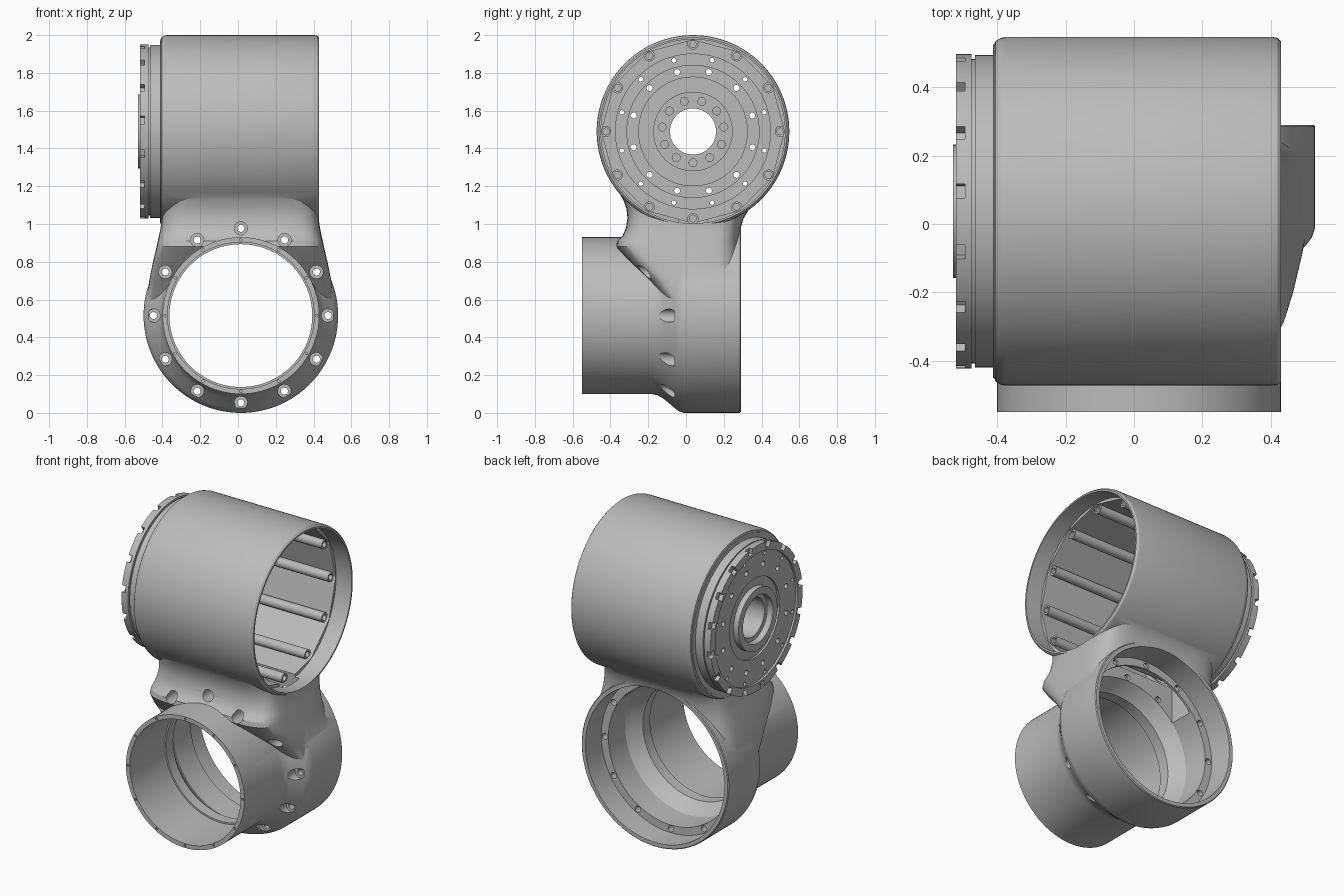
import bpy, bmesh
from math import sin, cos, pi, copysign

if "Cube" in bpy.data.objects:
    bpy.data.objects.remove(bpy.data.objects["Cube"])

grey = bpy.data.materials.new("satin_grey")
grey.use_nodes = True
grey.diffuse_color = (0.5, 0.5, 0.5, 1)
grey.node_tree.nodes["Principled BSDF"].inputs["Base Color"].default_value = (0.5, 0.5, 0.5, 1)

# Axes of the two barrels: the upper runs along x, the lower along y
UPPER = ("X", 0.037, 1.49)
LOWER = ("Y", 0.015, 0.515)


def place(frame, a, r, t):
    axis, c, cz = frame
    side, up = c + r * sin(t), cz + r * cos(t)
    return (a, side, up) if axis == "X" else (side, a, up)


def skin(bm, rings, closed=False):
    """Bridge rings of points into a solid."""
    rings = [[bm.verts.new(p) for p in ring] for ring in rings]
    pairs = list(zip(rings, rings[1:]))
    if closed:
        pairs.append((rings[-1], rings[0]))
    else:
        bm.faces.new(rings[0])
        bm.faces.new(rings[-1])
    for p, q in pairs:
        for i in range(len(p)):
            j = (i + 1) % len(p)
            bm.faces.new((p[i], p[j], q[j], q[i]))


def finish(name, bm):
    bmesh.ops.recalc_face_normals(bm, faces=bm.faces)
    mesh = bpy.data.meshes.new(name)
    bm.to_mesh(mesh)
    bm.free()
    mesh.materials.append(grey)
    obj = bpy.data.objects.new(name, mesh)
    bpy.context.collection.objects.link(obj)
    return obj


def lathe(name, frame, profile, n=96, closed=False):
    bm = bmesh.new()
    skin(bm, [[place(frame, a, r, 2 * pi * i / n) for i in range(n)] for a, r in profile], closed)
    return finish(name, bm)


def rods(name, frame, count, radius, size, a0, a1, start=0.0, n=16):
    """A circle of parallel rods around a barrel axis."""
    bm = bmesh.new()
    axis, c, cz = frame
    for k in range(count):
        t = start + 2 * pi * k / count
        sub = (axis, c + radius * sin(t), cz + radius * cos(t))
        skin(bm, [[place(sub, a, size, 2 * pi * i / n) for i in range(n)] for a in (a0, a1)])
    return finish(name, bm)


def combine(obj, tool, operation):
    mod = obj.modifiers.new("combine", "BOOLEAN")
    mod.operation, mod.object, mod.solver = operation, tool, "EXACT"
    bpy.context.view_layer.update()
    deps = bpy.context.evaluated_depsgraph_get()
    mesh = bpy.data.meshes.new_from_object(obj.evaluated_get(deps))
    obj.modifiers.clear()
    obj.data = mesh
    bpy.data.objects.remove(tool)


def box(name, lo, hi):
    bm = bmesh.new()
    skin(bm, [[(lo[0], lo[1], z), (hi[0], lo[1], z), (hi[0], hi[1], z), (lo[0], hi[1], z)]
              for z in (lo[2], hi[2])])
    return finish(name, bm)


# Housing: upper barrel, lower stepped barrel and a flared neck between them
housing = lathe("joint_housing", UPPER, [
    (-0.41, 0.485), (-0.405, 0.498), (-0.39, 0.507), (-0.375, 0.51),
    (0.405, 0.51), (0.42, 0.507), (0.43, 0.497)], 128)
lower = lathe("lower_barrel", LOWER, [
    (-0.55, 0.415), (-0.18, 0.415), (-0.15, 0.422), (-0.12, 0.44), (-0.06, 0.49),
    (-0.04, 0.505), (-0.01, 0.515), (0.285, 0.515), (0.29, 0.51)], 128)

# Neck sections: height, half width, front y, back y
sections = [
    (0.53, 0.505, -0.06, 0.285), (0.7, 0.482, -0.2, 0.285), (0.8, 0.462, -0.3, 0.285),
    (0.88, 0.443, -0.37, 0.285), (0.91, 0.437, -0.365, 0.285), (0.94, 0.43, -0.335, 0.286),
    (0.98, 0.422, -0.318, 0.29), (1.03, 0.415, -0.31, 0.305), (1.08, 0.413, -0.315, 0.335),
    (1.13, 0.411, -0.333, 0.38), (1.18, 0.41, -0.362, 0.435), (1.23, 0.405, -0.385, 0.46),
    (1.4, 0.39, -0.4, 0.47)]


def rounded(v):
    return copysign(abs(v) ** 0.36, v)


bm = bmesh.new()
N = 80
skin(bm, [[(0.012 + w * rounded(cos(2 * pi * i / N)),
            (f + b) / 2 + (b - f) / 2 * rounded(sin(2 * pi * i / N)), z) for i in range(N)]
          for z, w, f, b in sections])
neck = finish("neck", bm)
combine(housing, neck, "UNION")
combine(housing, lower, "UNION")

# Bores: twelve flat panels inside the upper barrel, round mouth, stepped lower bore
combine(housing, lathe("panel_bore", UPPER, [(-0.5, 0.484), (0.36, 0.484)], 12), "DIFFERENCE")
combine(housing, lathe("mouth_bore", UPPER, [(0.32, 0.487), (0.5, 0.487)], 128), "DIFFERENCE")
combine(housing, lathe("lower_bore", LOWER, [
    (-0.6, 0.388), (-0.2, 0.388), (-0.2, 0.378), (-0.13, 0.378), (-0.12, 0.388),
    (-0.04, 0.438), (0.13, 0.438), (0.13, 0.487), (0.35, 0.487)], 128), "DIFFERENCE")
combine(housing, box("neck_passage", (-0.32, -0.04, 0.75), (0.35, 0.115, 1.25)), "DIFFERENCE")

# Screw ridges along the upper bore and their holes
combine(housing, rods("ridges", UPPER, 12, 0.463, 0.03, -0.37, 0.3), "UNION")
combine(housing, rods("ridge_holes", UPPER, 12, 0.461, 0.018, 0.2, 0.4), "DIFFERENCE")

# Bolt pockets, bolt holes and the small front rim holes of the lower barrel
combine(housing, rods("bolt_pockets", LOWER, 12, 0.462, 0.035, -0.7, -0.06, n=24), "DIFFERENCE")
combine(housing, rods("bolt_holes", LOWER, 12, 0.462, 0.019, -0.1, 0.2), "DIFFERENCE")
combine(housing, rods("rim_holes", LOWER, 12, 0.401, 0.007, -0.6, -0.52, n=10), "DIFFERENCE")

# Output flange closing the upper barrel
flange = lathe("output_flange", UPPER, [
    (-0.36, 0.122), (-0.36, 0.21), (-0.38, 0.21), (-0.38, 0.29), (-0.4, 0.29), (-0.4, 0.35),
    (-0.385, 0.35), (-0.385, 0.41), (-0.37, 0.41), (-0.37, 0.488), (-0.412, 0.488),
    (-0.412, 0.457), (-0.465, 0.457), (-0.465, 0.445), (-0.475, 0.445), (-0.475, 0.46),
    (-0.52, 0.46), (-0.52, 0.41), (-0.507, 0.41), (-0.507, 0.25), (-0.495, 0.25),
    (-0.495, 0.195), (-0.53, 0.195), (-0.53, 0.15), (-0.49, 0.15), (-0.49, 0.122)], 96, True)
combine(flange, rods("outer_holes", UPPER, 12, 0.39, 0.012, -0.6, -0.3, pi / 12), "DIFFERENCE")
combine(flange, rods("inner_holes", UPPER, 12, 0.325, 0.016, -0.6, -0.3, pi / 12), "DIFFERENCE")
combine(flange, rods("hub_holes", UPPER, 11, 0.165, 0.021, -0.44, -0.3, pi / 11), "DIFFERENCE")

# Rim notches
bm = bmesh.new()
for k in range(16):
    t = pi / 24 + k * pi / 8
    d = 0.045
    skin(bm, [[place(UPPER, a, r, t + s * d) for r, s in
               ((0.425, -1), (0.5, -1), (0.5, 1), (0.425, 1))] for a in (-0.6, -0.495)])
combine(flange, finish("notches", bm), "DIFFERENCE")

# Smooth curved walls, crisp edges
for obj in (housing, flange):
    bpy.ops.object.select_all(action="DESELECT")
    obj.select_set(True)
    bpy.context.view_layer.objects.active = obj
    bpy.ops.object.shade_smooth_by_angle(angle=0.45)
